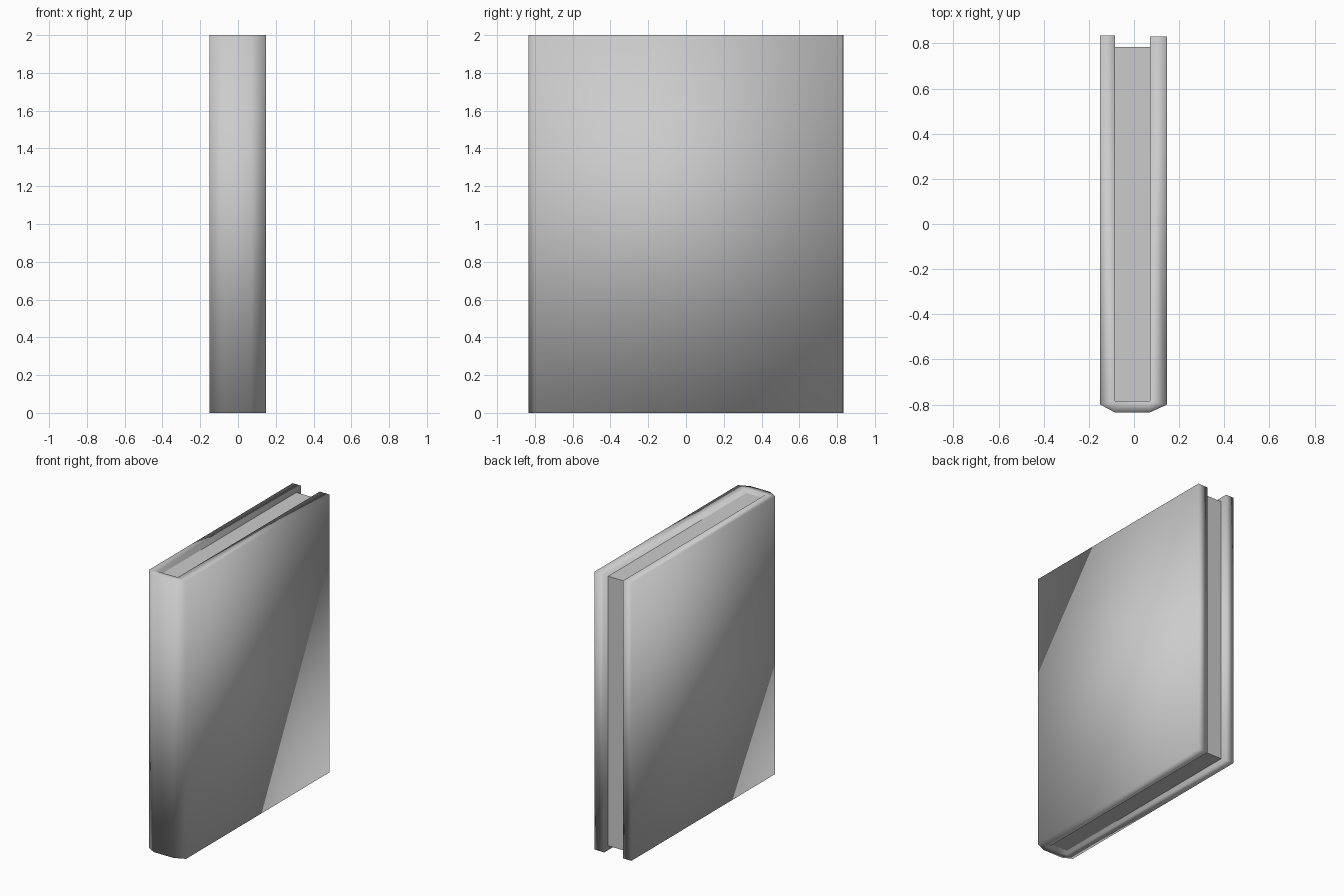
import bpy, bmesh

if "Cube" in bpy.data.objects:
    bpy.data.objects.remove(bpy.data.objects["Cube"])

H = 2.0

# Cover: U-shaped section (two boards and a bevelled spine), extruded upward
profile = [
    (-0.15, 0.835), (-0.15, -0.80), (-0.085, -0.835),
    (0.07, -0.835), (0.147, -0.80), (0.147, 0.83),      # outside
    (0.07, 0.83), (0.07, -0.785),
    (-0.085, -0.785), (-0.085, 0.835),                  # inside
]
caps = [(0, 1, 8, 9), (1, 2, 8), (2, 3, 7, 8), (3, 4, 7), (4, 5, 6, 7)]

bm = bmesh.new()
low = [bm.verts.new((x, y, 0)) for x, y in profile]
top = [bm.verts.new((x, y, H)) for x, y in profile]
n = len(profile)
for i in range(n):
    j = (i + 1) % n
    bm.faces.new((low[i], low[j], top[j], top[i]))
for cap in caps:
    bm.faces.new([top[i] for i in cap])
    bm.faces.new([low[i] for i in reversed(cap)])
bmesh.ops.recalc_face_normals(bm, faces=bm.faces)
for f in bm.faces:
    f.smooth = True
mesh = bpy.data.meshes.new("cover")
bm.to_mesh(mesh)
bm.free()
cover = bpy.data.objects.new("cover", mesh)
bpy.context.collection.objects.link(cover)

# Page block, set in from the top, bottom and open edge
bpy.ops.mesh.primitive_cube_add(size=1, location=(-0.0075, 0, H / 2))
pages = bpy.context.object
pages.name = "pages"
pages.scale = (0.155, 1.57, H - 0.06)
